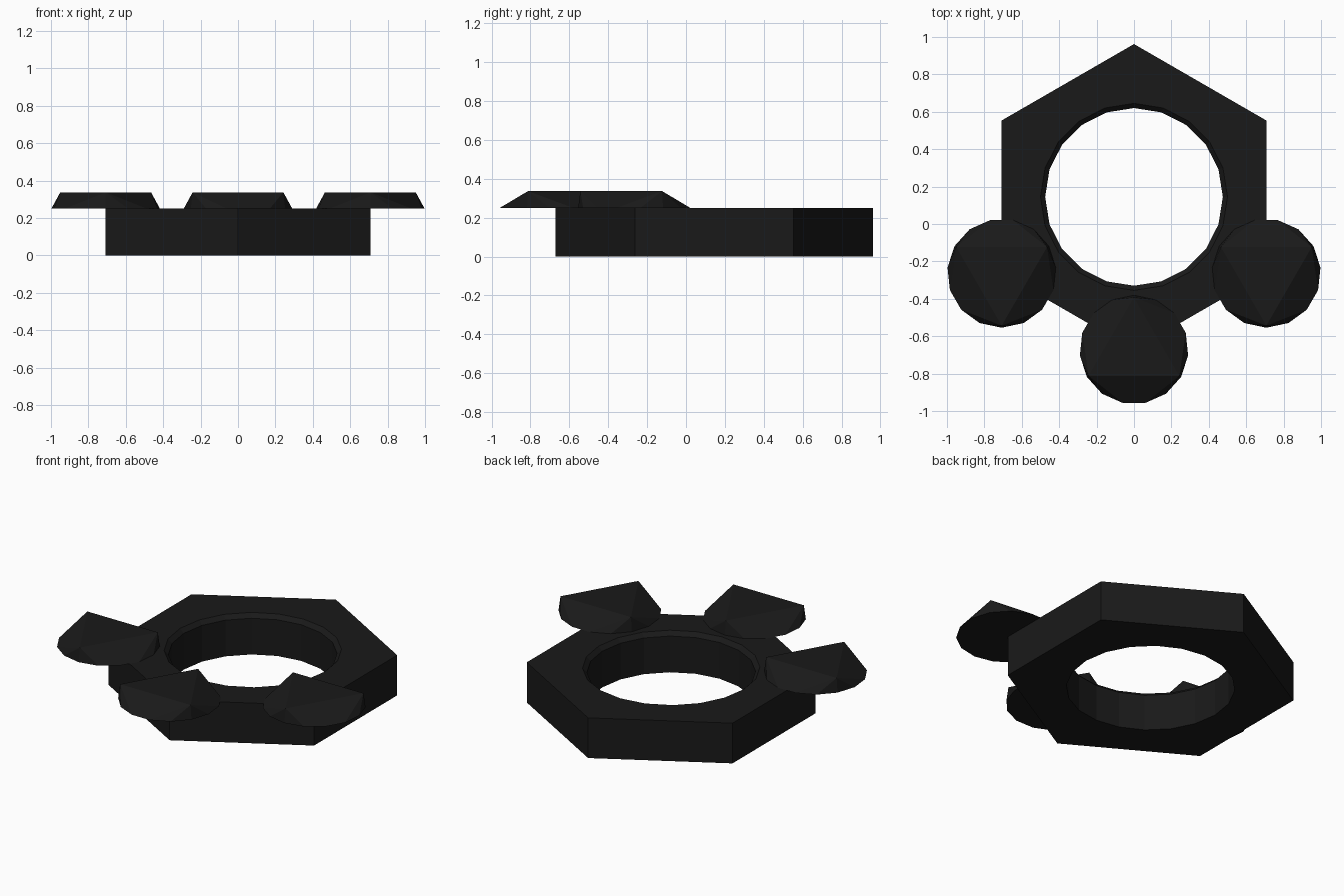
import bpy, bmesh
from math import sin, cos, pi

if "Cube" in bpy.data.objects:
    bpy.data.objects.remove(bpy.data.objects["Cube"])

CY = 0.145      # ring centre on y
HEX_R = 0.817   # hexagon corner radius
TOP = 0.25      # ring height

black = bpy.data.materials.new("black")
black.diffuse_color = (0.01, 0.01, 0.01, 1)
black.use_nodes = True
black.node_tree.nodes["Principled BSDF"].inputs["Base Color"].default_value = black.diffuse_color


def ngon(bm, n, r, z, cx=0, cy=0, start=pi / 2):
    return [bm.verts.new((cx + r * cos(start + 2 * pi * i / n),
                          cy + r * sin(start + 2 * pi * i / n), z)) for i in range(n)]


def walls(bm, a, b):
    n = len(a)
    for i in range(n):
        j = (i + 1) % n
        bm.faces.new((a[i], a[j], b[j], b[i]))


def finish(bm, name):
    bmesh.ops.recalc_face_normals(bm, faces=bm.faces[:])
    mesh = bpy.data.meshes.new(name)
    bm.to_mesh(mesh)
    bm.free()
    mesh.materials.append(black)
    ob = bpy.data.objects.new(name, mesh)
    bpy.context.collection.objects.link(ob)
    return ob


# Hexagonal ring with a round hole, chamfered at its upper rim
bm = bmesh.new()
out_low, out_top = (ngon(bm, 6, HEX_R, z, cy=CY) for z in (0, TOP))
in_low = ngon(bm, 20, 0.475, 0, cy=CY)
in_mid = ngon(bm, 20, 0.475, TOP - 0.025, cy=CY)
in_top = ngon(bm, 20, 0.5, TOP, cy=CY)
walls(bm, out_low, out_top)
walls(bm, in_low, in_mid)
walls(bm, in_mid, in_top)
for loops, nz in (((out_low, in_low), -1), ((out_top, in_top), 1)):
    edges = [bm.edges.get((l[i - 1], l[i])) for l in loops for i in range(len(l))]
    bmesh.ops.triangle_fill(bm, edges=edges, use_beauty=True, normal=(0, 0, nz))
finish(bm, "hexagon_ring")


# Pads on the three front corners: 15-sided base tapering to a triangular top
def pad(name, corner, facing):
    a = pi / 2 + corner * pi / 3
    x, y = HEX_R * cos(a), CY + HEX_R * sin(a)
    bm = bmesh.new()
    ngon(bm, 15, 0.291, TOP + 0.001, x, y, facing)
    ngon(bm, 3, 0.28, 0.337, x, y, facing)
    bmesh.ops.convex_hull(bm, input=bm.verts[:])
    finish(bm, name)


pad("left_pad", 2, -pi / 2)
pad("front_pad", 3, pi / 2)
pad("right_pad", 4, -pi / 2)
